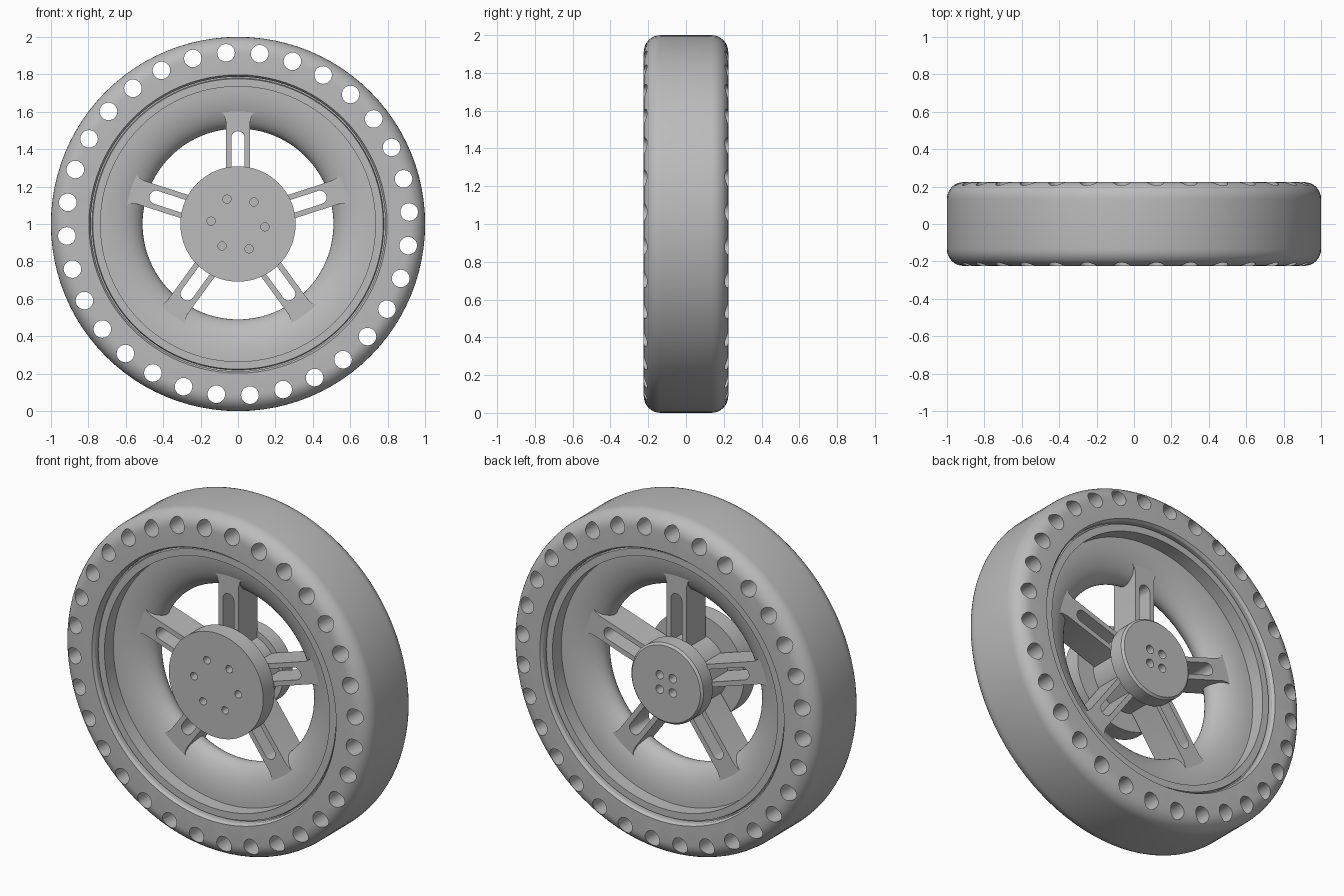
import bpy, bmesh
from math import sin, cos, pi, radians
from mathutils import Matrix, Vector

if "Cube" in bpy.data.objects:
    bpy.data.objects.remove(bpy.data.objects["Cube"])

grey = bpy.data.materials.new("plain grey")
grey.use_nodes = True
colour = (0.5, 0.5, 0.5, 1)
grey.diffuse_color = colour
grey.node_tree.nodes["Principled BSDF"].inputs["Base Color"].default_value = colour
CENTRE = Vector((0, 0, 1))


def finish(name, bm):
    bmesh.ops.remove_doubles(bm, verts=bm.verts, dist=1e-5)
    bmesh.ops.recalc_face_normals(bm, faces=bm.faces)
    bmesh.ops.translate(bm, verts=bm.verts, vec=CENTRE)
    mesh = bpy.data.meshes.new(name)
    bm.to_mesh(mesh)
    bm.free()
    mesh.materials.append(grey)
    ob = bpy.data.objects.new(name, mesh)
    bpy.context.collection.objects.link(ob)
    return ob


def lathe(name, profile, steps=96):
    """Turn a closed (radius, y) outline around the axle."""
    bm = bmesh.new()
    vs = [bm.verts.new((r, y, 0)) for r, y in profile]
    es = [bm.edges.new((a, b)) for a, b in zip(vs, vs[1:] + vs[:1])]
    bmesh.ops.spin(bm, geom=vs + es, cent=(0, 0, 0), axis=(0, 1, 0),
                   angle=2 * pi, steps=steps)
    return finish(name, bm)


def prism(bm, outline, y0, y1, angle=0):
    """Extrude an (x, z) outline from y0 to y1, turned around the axle."""
    turn = Matrix.Rotation(angle, 3, 'Y')
    rings = [[bm.verts.new(turn @ Vector((x, y, z))) for x, z in outline]
             for y in (y0, y1)]
    n = len(outline)
    for ring in rings:
        bm.faces.new(ring)
    for i in range(n):
        j = (i + 1) % n
        bm.faces.new((rings[0][i], rings[0][j], rings[1][j], rings[1][i]))


def circle(cx, cz, r, n=24):
    return [(cx + r * cos(2 * pi * i / n), cz + r * sin(2 * pi * i / n))
            for i in range(n)]


def hole_ring(bm, count, distance, radius, y0, y1, start):
    for i in range(count):
        a = radians(start) + 2 * pi * i / count
        prism(bm, circle(distance * cos(a), distance * sin(a), radius), y0, y1)


def cut(ob, bm):
    cutter = finish("cutter", bm)
    cutter.hide_render = True
    mod = ob.modifiers.new("holes", 'BOOLEAN')
    mod.operation, mod.solver, mod.object = 'DIFFERENCE', 'EXACT', cutter
    bpy.context.view_layer.objects.active = ob
    bpy.ops.object.modifier_apply(modifier=mod.name)
    bpy.data.objects.remove(cutter)


def smooth(ob):
    bpy.ops.object.select_all(action='DESELECT')
    ob.select_set(True)
    bpy.context.view_layer.objects.active = ob
    bpy.ops.object.shade_smooth_by_angle(angle=radians(32))


def arc(cr, cy, a, b, start, end, n):
    angles = [radians(start + (end - start) * i / n) for i in range(n + 1)]
    return [(cr + a * cos(t), cy + b * sin(t)) for t in angles]


# Tyre with rounded shoulders and a ring of through holes
W = 0.224
tyre = lathe("tyre", [(0.797, -W)] + arc(0.91, -W + 0.09, 0.09, 0.09, -90, 0, 8)
             + arc(0.91, W - 0.09, 0.09, 0.09, 0, 90, 8)
             + [(0.797, W), (0.787, W - 0.015), (0.787, 0.1), (0.787, -0.1),
                (0.787, 0.015 - W)])
bm = bmesh.new()
hole_ring(bm, 32, 0.917, 0.047, -0.3, 0.3, 4)
cut(tyre, bm)
smooth(tyre)

# Rim: flat flanges, straight walls and a rounded inner bulge
F = 0.195
rim = lathe("rim", [(0.79, 0.02 - F), (0.78, 0.02 - F), (0.776, -F), (0.735, -F)]
            + arc(0.735, 0, 0.225, 0.112, 270, 90, 24)
            + [(0.735, F), (0.776, F), (0.78, F - 0.02), (0.79, F - 0.02)])
smooth(rim)

# Hub: wide front flange, slim core and smaller rear disc
front, back = -0.205, 0.185
hub = lathe("hub", [(0, front), (0.308, front), (0.308, -0.1), (0.2, -0.1),
                    (0.2, 0.085), (0.235, 0.085), (0.235, back - 0.012),
                    (0.223, back), (0, back)])
bm = bmesh.new()
hole_ring(bm, 6, 0.145, 0.022, -0.3, -0.12, 54)
hole_ring(bm, 4, 0.06, 0.025, 0.1, 0.3, 45)
cut(hub, bm)
smooth(hub)

# Five slotted spokes flaring into the rim
half = [(0.065, 0.15), (0.065, 0.55), (0.075, 0.585), (0.1, 0.61), (0.1, 0.68)]
outline = half + [(-x, z) for x, z in reversed(half)]
slot = [(-0.036, 0.21), (0.036, 0.21)] + [
    (0.036 * cos(pi * i / 12), 0.46 + 0.036 * sin(pi * i / 12)) for i in range(13)]
for i in range(5):
    angle = 2 * pi * i / 5
    bm = bmesh.new()
    prism(bm, outline, -0.09, 0.09, angle)
    spoke = finish(f"spoke_{i + 1}", bm)
    bm = bmesh.new()
    prism(bm, slot, -0.3, 0.3, angle)
    cut(spoke, bm)
    smooth(spoke)
